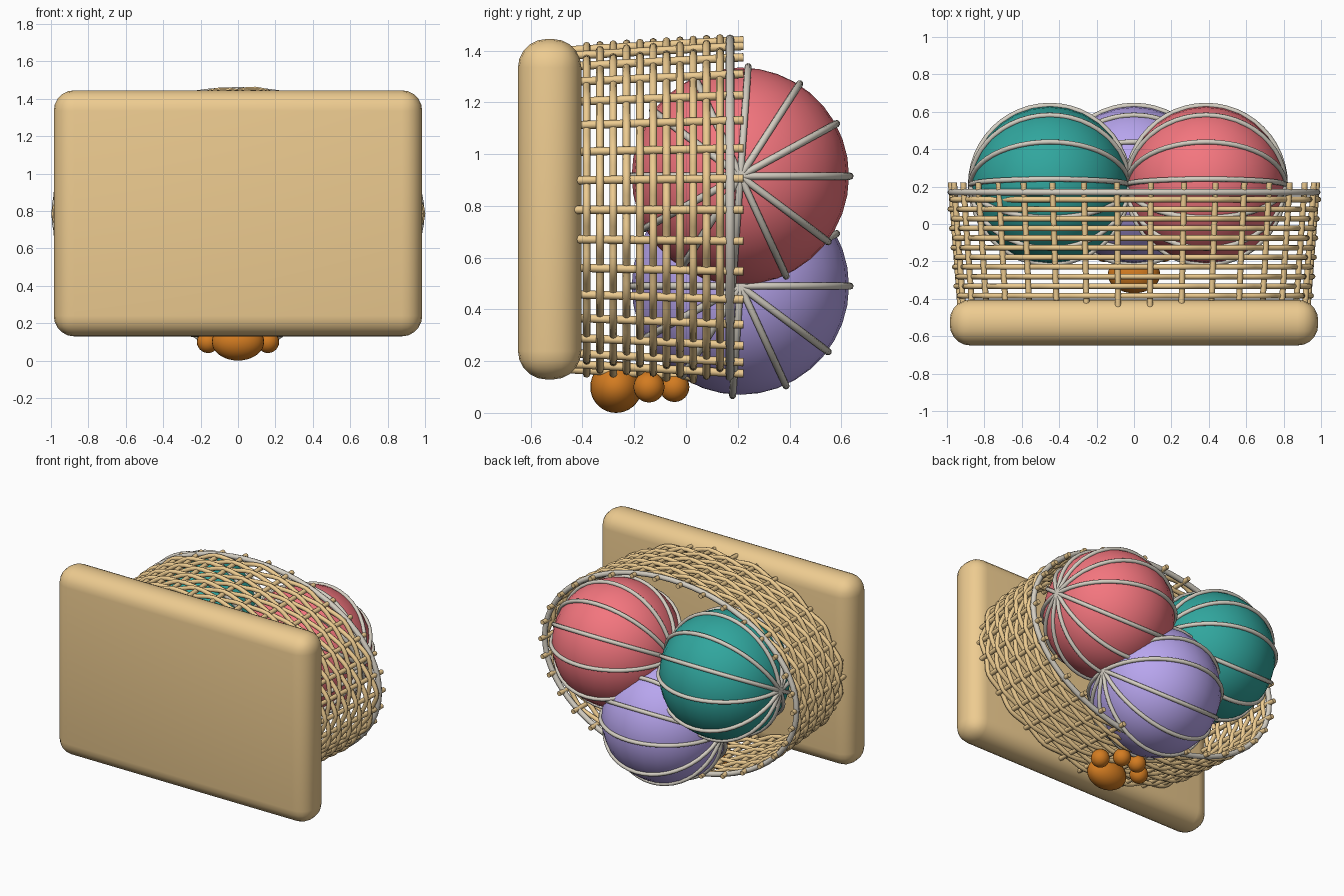
import bpy
from math import sin, cos, pi

if "Cube" in bpy.data.objects:
    bpy.data.objects.remove(bpy.data.objects["Cube"])


def material(name, rgb):
    m = bpy.data.materials.new(name)
    m.diffuse_color = (*rgb, 1)
    m.use_nodes = True
    m.node_tree.nodes["Principled BSDF"].inputs["Base Color"].default_value = m.diffuse_color
    return m


wicker = material("wicker", (0.85, 0.6, 0.28))
cream = material("cream", (0.66, 0.62, 0.54))
red = material("red", (0.9, 0.18, 0.21))
teal = material("teal", (0.03, 0.38, 0.34))
lilac = material("lilac", (0.48, 0.38, 0.86))
orange = material("orange", (0.65, 0.2, 0.015))


def tubes(name, paths, radius, mat, cyclic):
    """Round tubes along point lists, joined in one mesh object."""
    cu = bpy.data.curves.new(name, 'CURVE')
    cu.dimensions = '3D'
    cu.bevel_depth = radius
    cu.bevel_resolution = 2
    cu.use_fill_caps = True
    for pts in paths:
        s = cu.splines.new('POLY')
        s.points.add(len(pts) - 1)
        for p, co in zip(s.points, pts):
            p.co = (*co, 1)
        s.use_cyclic_u = cyclic
        s.use_smooth = True
    ob = bpy.data.objects.new(name, cu)
    bpy.context.collection.objects.link(ob)
    cu.materials.append(mat)
    bpy.ops.object.select_all(action='DESELECT')
    ob.select_set(True)
    bpy.context.view_layer.objects.active = ob
    bpy.ops.object.convert(target='MESH')
    return bpy.context.object


def ball(name, loc, radii, mat, seg=28, rings=18):
    bpy.ops.mesh.primitive_uv_sphere_add(segments=seg, ring_count=rings, radius=1, location=loc)
    ob = bpy.context.object
    ob.name = name
    ob.scale = radii
    ob.data.materials.append(mat)
    bpy.ops.object.shade_smooth()
    return ob


# Rounded slab that forms the basket bottom
bpy.ops.mesh.primitive_cube_add(size=1, location=(0, -0.527, 0.787))
slab = bpy.context.object
slab.name = "basket_base"
slab.scale = (1.97, 0.245, 1.316)
bpy.ops.object.transform_apply(location=False, rotation=False, scale=True)
bev = slab.modifiers.new("round", 'BEVEL')
bev.width = 0.11
bev.segments = 5
bpy.ops.object.modifier_apply(modifier="round")
slab.data.materials.append(wicker)
bpy.ops.object.shade_smooth_by_angle()

# Oval basket wall, flaring toward the opening at +y
ZC, STAKES = 0.785, 34


def wall(t, y, off=0.0):
    f = (y + 0.4) / 0.62
    return ((0.932 + 0.047 * f + off) * cos(t), y, ZC + (0.622 + 0.036 * f + off) * sin(t))


angles = [2 * pi * i / STAKES for i in range(STAKES)]
tubes("basket_stakes", [[wall(t, -0.45), wall(t, 0.222)] for t in angles], 0.016, wicker, False)

# Woven rows passing in and out of the stakes
N = STAKES * 4
rows = []
for r in range(11):
    y = -0.384 + 0.0515 * r
    rows.append([wall(2 * pi * k / N, y, 0.014 * cos(STAKES / 2 * 2 * pi * k / N + pi * r))
                 for k in range(N)])
tubes("basket_weave", rows, 0.015, wicker, True)

# Rim hoop
tubes("basket_rim", [[wall(2 * pi * k / 72, 0.17, 0.004) for k in range(72)]], 0.018, cream, True)

# Yarn balls with strands meeting at the poles on the x axis
for name, (x, y, z), mat in (("red", (0.385, 0.21, 0.915), red),
                             ("teal", (-0.45, 0.21, 0.915), teal),
                             ("lilac", (0, 0.21, 0.49), lilac)):
    ball(name + "_yarn_ball", (x, y, z), (0.42,) * 3, mat)
    R = 0.424
    hoops = [[(x + R * cos(u), y + R * sin(u) * cos(0.5 * i), z + R * sin(u) * sin(0.5 * i))
              for u in (2 * pi * k / 48 for k in range(48))] for i in range(6)]
    tubes(name + "_yarn_strands", hoops, 0.014, cream, True)

# Paw-shaped ornament underneath
ball("paw_pad", (0, -0.27, 0.1), (0.14, 0.1, 0.1), orange)
for s, side in ((-1, "left"), (1, "right")):
    ball(side + "_outer_toe", (0.16 * s, -0.143, 0.1), (0.06,) * 3, orange, 20, 12)
    ball(side + "_inner_toe", (0.062 * s, -0.045, 0.1), (0.058,) * 3, orange, 20, 12)
